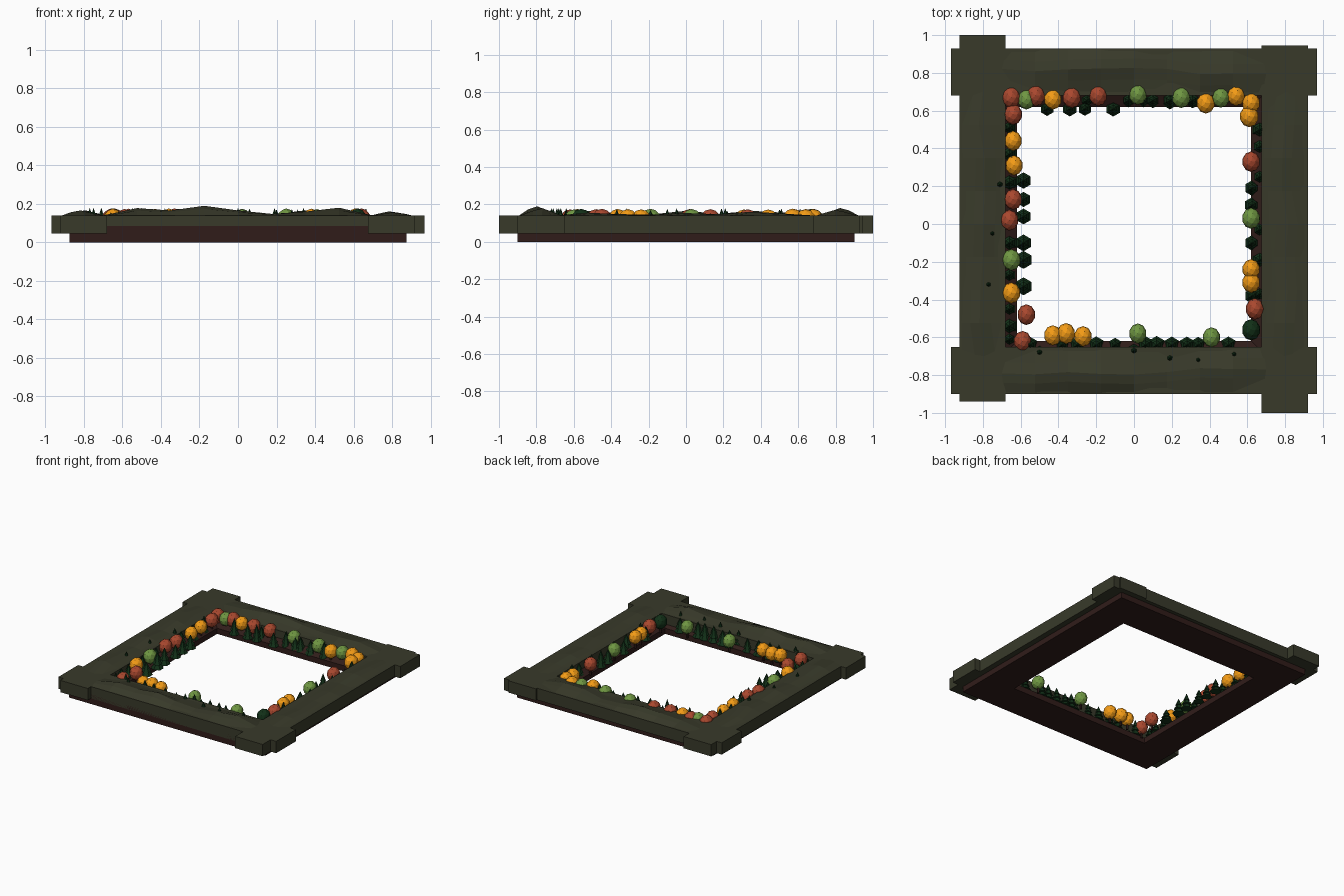
import bpy, bmesh, random
from mathutils import Matrix, Vector

if "Cube" in bpy.data.objects:
    bpy.data.objects.remove(bpy.data.objects["Cube"])

random.seed(4)


def material(name, rgb):
    m = bpy.data.materials.new(name)
    m.diffuse_color = (*rgb, 1)
    m.use_nodes = True
    m.node_tree.nodes["Principled BSDF"].inputs["Base Color"].default_value = m.diffuse_color
    return m


OLIVE = material("olive stone", (0.04, 0.042, 0.023))
SOIL = material("dark soil", (0.03, 0.012, 0.01))
PINE = material("pine green", (0.006, 0.03, 0.009))
RED = material("rust red", (0.40, 0.065, 0.028))
ORANGE = material("orange", (0.90, 0.33, 0.008))
GREEN = material("leaf green", (0.16, 0.31, 0.055))


def finish(name, bm, mat):
    bmesh.ops.recalc_face_normals(bm, faces=bm.faces)
    me = bpy.data.meshes.new(name)
    bm.to_mesh(me)
    bm.free()
    me.materials.append(mat)
    ob = bpy.data.objects.new(name, me)
    bpy.context.collection.objects.link(ob)
    return ob


def box(name, x0, x1, y0, y1, z0, z1, mat):
    bm = bmesh.new()
    c = Vector(((x0 + x1) / 2, (y0 + y1) / 2, (z0 + z1) / 2))
    bmesh.ops.create_cube(bm, size=1, matrix=Matrix.Translation(c) @
                          Matrix.Diagonal((x1 - x0, y1 - y0, z1 - z0, 1)))
    finish(name, bm, mat)


# Soil base: square ring with an inner bank sloping up to the frame
bm = bmesh.new()
rings = []
for hx, hy, z in [(.62, .62, 0), (.62, .62, .045), (.69, .69, .085),
                  (.875, .90, .085), (.875, .90, 0)]:
    rings.append([bm.verts.new((sx * hx, sy * hy, z))
                  for sx, sy in [(-1, -1), (1, -1), (1, 1), (-1, 1)]])
for k in range(5):
    a, b = rings[k], rings[(k + 1) % 5]
    for i in range(4):
        j = (i + 1) % 4
        bm.faces.new((a[i], a[j], b[j], b[i]))
finish("soil_base", bm, SOIL)

# Crossed frame beams
Z0, Z1 = .045, .14
box("front_beam", -.97, .97, -.90, -.65, Z0, Z1, OLIVE)
box("back_beam", -.97, .97, .68, .93, Z0, Z1, OLIVE)
box("left_beam", -.925, -.68, -.94, 1.0, Z0, Z1, OLIVE)
box("right_beam", .675, .92, -1.0, .945, Z0, Z1, OLIVE)


# Low-poly hills along each beam: heights of the ridge at even stations
def hills(name, heights, point):
    bm = bmesh.new()
    rows, n = [], len(heights)
    for i, h in enumerate(heights):
        t = -.70 + 1.40 * i / (n - 1)
        w = random.uniform(-.02, .02)
        prof = [(0, 0), (.07 + w, h * .7), (.12 + w, h), (.18 + w, h * .5), (.245, 0)]
        rows.append([bm.verts.new(point(t, d, Z1 - .004 + z)) for d, z in prof])
    for a, b in zip(rows, rows[1:]):
        for k in range(4):
            bm.faces.new((a[k], a[k + 1], b[k + 1], b[k]))
        bm.faces.new((a[0], b[0], b[4], a[4]))
    bm.faces.new(rows[0])
    bm.faces.new(rows[-1])
    finish(name, bm, OLIVE)


hills("front_hills", [.004, .042, .03, .054, .03, .012, .024, .044, .004],
      lambda t, d, z: (t, -.90 + d, z))
hills("back_hills", [.004, .02, .035, .045, .022, .01, .03, .035, .004],
      lambda t, d, z: (t, .93 - d, z))
hills("left_hills", [.004, .03, .018, .012, .03, .014, .03, .02, .004],
      lambda t, d, z: (-.925 + d, t, z))
hills("right_hills", [.004, .02, .012, .01, .018, .012, .025, .015, .004],
      lambda t, d, z: (.92 - d, t, z))


# Round trees: trunk plus faceted crown
def round_tree(name, x, y, mat):
    r = random.uniform(.046, .05)
    bm = bmesh.new()
    bmesh.ops.create_icosphere(bm, subdivisions=2, radius=1,
                               matrix=Matrix.Translation((x, y, .12)) @
                               Matrix.Diagonal((r, r * 1.15, r * 1.15, 1)))
    finish(name + "_crown", bm, mat)
    bm = bmesh.new()
    bmesh.ops.create_cone(bm, cap_ends=True, segments=6, radius1=.01, radius2=.008,
                          depth=.06, matrix=Matrix.Translation((x, y, .062)))
    finish(name + "_trunk", bm, SOIL)


# Pine trees: three stacked six-sided cones
def pine(name, x, y, r, base, h):
    bm = bmesh.new()
    for s, z0, z1 in [(1, 0, .5), (.78, .28, .76), (.52, .55, 1)]:
        bmesh.ops.create_cone(bm, cap_ends=True, segments=6, radius1=r * s, radius2=0,
                              depth=h * (z1 - z0), matrix=Matrix.Translation(
                                  (x, y, base + h * (z0 + z1) / 2)))
    finish(name, bm, PINE)


red = [(-.65, .67), (-.64, .58), (-.52, .68), (-.33, .67), (-.19, .68), (-.64, .13),
       (-.66, .02), (-.57, -.48), (-.59, -.62), (.62, .33), (.64, -.45)]
orange = [(-.64, .44), (-.635, .31), (-.65, -.365), (-.43, .66), (.38, .64), (.54, .68),
          (.62, .64), (.61, .57), (.62, -.24), (.62, -.31), (-.43, -.59), (-.36, -.58),
          (-.27, -.595)]
green = [(.02, .685), (.25, .67), (.46, .67), (.62, .03), (-.65, -.19), (.02, -.58),
         (.41, -.6), (-.57, .66)]
for label, pts, mat in [("red", red, RED), ("orange", orange, ORANGE),
                        ("green", green, GREEN), ("dark", [(.62, -.56)], PINE)]:
    for i, (x, y) in enumerate(pts):
        round_tree(f"{label}_tree_{i}", x, y, mat)

# Pines as positions along each side, at one or two depths
sides = {
    "left": [(-.585, t) for t in (.23, .13, .04, -.1, -.19, -.33)] +
            [(-.66, t) for t in (.51, .37, .22, -.1, -.27, -.45, -.54, -.61)],
    "back": [(t, .61) for t in (-.46, -.34, -.26, -.11)] +
            [(t, .655) for t in (-.25, -.03, .05, .1, .19, .31)],
    "right": [(.625, t) for t in (.19, .1, -.1, -.38)] +
             [(.665, t) for t in (.5, .41, .25, -.03, -.19, -.37)],
    "front": [(t, -.64) for t in (-.55, -.38, -.3, -.2, -.1, .06, .12, .2, .28, .34, .5)],
}
for side, pts in sides.items():
    for i, (x, y) in enumerate(pts):
        pine(f"{side}_pine_{i}", x, y, random.uniform(.036, .048), .045,
             random.uniform(.10, .135))

# Small pine tips poking out of the hills
for i, (x, y) in enumerate([(-.75, -.05), (-.77, -.32), (-.71, .21), (.19, -.71),
                            (.34, -.72), (.53, -.69), (-.5, -.68), (0, -.67)]):
    pine(f"hill_pine_{i}", x, y, .035, .07, .11)
